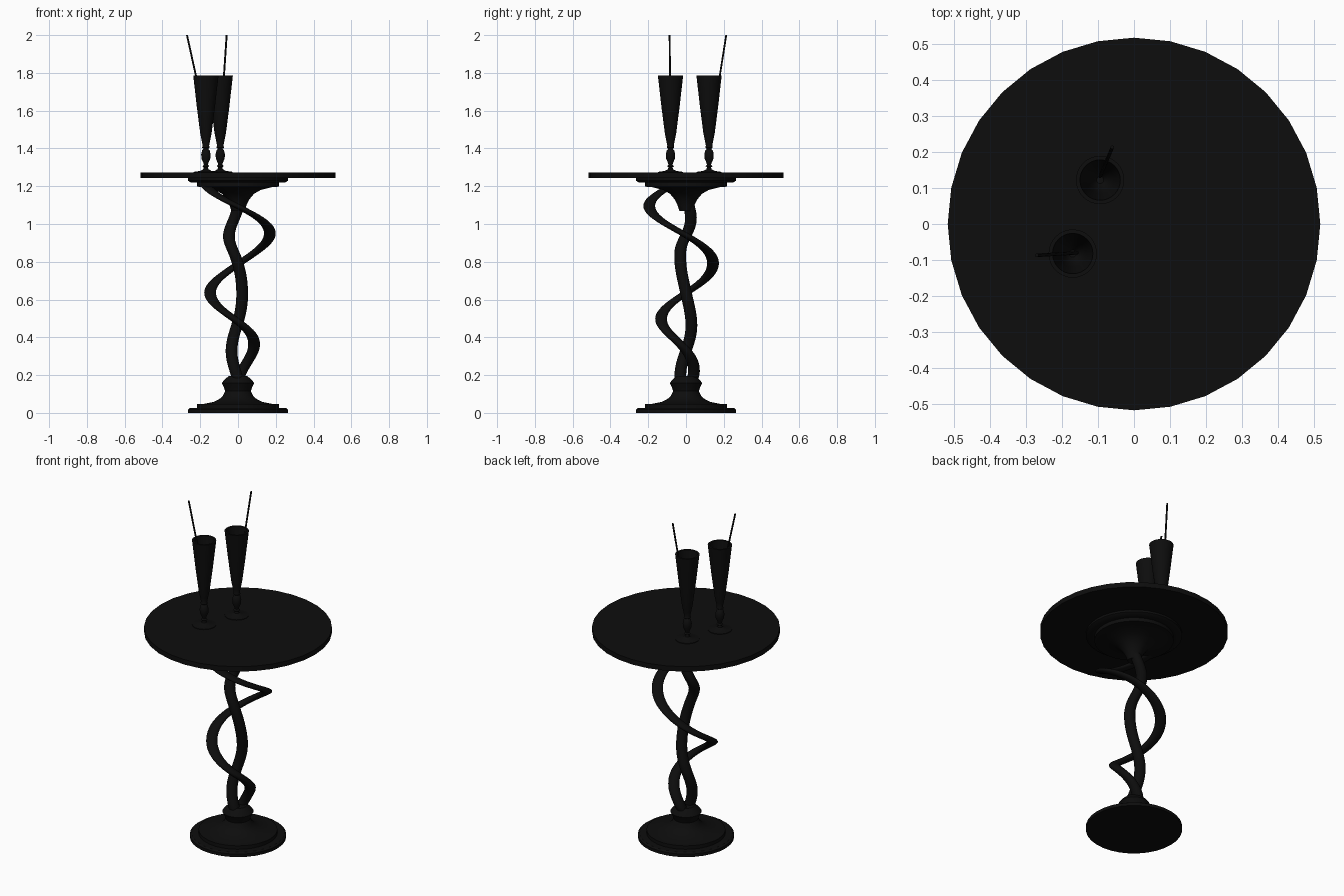
import bpy, bmesh
from math import sin, cos, pi, tau
from mathutils import Vector

cube = bpy.data.objects.get("Cube")
if cube:
    bpy.data.objects.remove(cube)

black = bpy.data.materials.new("black")
black.use_nodes = True
black.diffuse_color = (0.004, 0.004, 0.004, 1)
black.node_tree.nodes["Principled BSDF"].inputs["Base Color"].default_value = black.diffuse_color


def loft(name, rings, angle=35):
    """Skin a stack of equal-sized point rings and cap both ends."""
    bm = bmesh.new()
    loops = [[bm.verts.new(p) for p in ring] for ring in rings]
    for a, b in zip(loops, loops[1:]):
        for i in range(len(a)):
            j = (i + 1) % len(a)
            bm.faces.new((a[i], a[j], b[j], b[i]))
    bm.faces.new(loops[0][::-1])
    bm.faces.new(loops[-1])
    bmesh.ops.recalc_face_normals(bm, faces=bm.faces)
    mesh = bpy.data.meshes.new(name)
    bm.to_mesh(mesh)
    bm.free()
    mesh.materials.append(black)
    obj = bpy.data.objects.new(name, mesh)
    bpy.context.collection.objects.link(obj)
    bpy.ops.object.select_all(action='DESELECT')
    obj.select_set(True)
    bpy.context.view_layer.objects.active = obj
    bpy.ops.object.shade_smooth_by_angle(angle=angle * pi / 180)
    return obj


def ring(x, y, z, r, n):
    return [(x + r * cos(tau * i / n), y + r * sin(tau * i / n), z) for i in range(n)]


def lathe(name, profile, x=0, y=0, n=32):
    return loft(name, [ring(x, y, z, r, n) for r, z in profile])


def blend(keys, z):
    """Smoothly interpolate (z, value) keys."""
    pts = [(2 * keys[0][0] - keys[1][0], 2 * keys[0][1] - keys[1][1])] + keys
    pts.append((2 * keys[-1][0] - keys[-2][0], 2 * keys[-1][1] - keys[-2][1]))
    for i in range(1, len(pts) - 2):
        if z <= pts[i + 1][0] or i == len(pts) - 3:
            p0, p1, p2, p3 = (p[1] for p in pts[i - 1:i + 3])
            t = (z - pts[i][0]) / (pts[i + 1][0] - pts[i][0])
            return p1 + t / 2 * (p2 - p0 + t * (2 * p0 - 5 * p1 + 4 * p2 - p3
                                 + t * (3 * p1 - p0 - 3 * p2 + p3)))


def strand(name, offsets, z0, z1, thick, steps=90, n=16):
    """Column twisted round the centre axis, kept level in cross-section."""
    rings = []
    for i in range(steps + 1):
        z = z0 + (z1 - z0) * i / steps
        a = -tau * (z - 0.94) / 0.61
        r = blend(offsets, z)
        rings.append(ring(r * cos(a), r * sin(a), z, thick, n))
    return loft(name, rings, 60)


# Table top and the stepped plate and neck below it
lathe("table_top", [(0.517, 1.243), (0.517, 1.273)])
lathe("top_plate", [(0.035, 1.07), (0.045, 1.1), (0.06, 1.13), (0.085, 1.16), (0.12, 1.18),
                    (0.18, 1.195), (0.218, 1.198), (0.218, 1.22), (0.25, 1.22),
                    (0.265, 1.23), (0.265, 1.244)])

# Foot with its collar
lathe("foot", [(0.265, 0), (0.265, 0.018), (0.255, 0.025), (0.217, 0.025), (0.217, 0.046),
               (0.18, 0.048), (0.13, 0.058), (0.1, 0.072), (0.08, 0.09), (0.068, 0.115),
               (0.075, 0.135), (0.086, 0.157), (0.075, 0.172), (0.05, 0.195)])

# Twisted stem
strand("outer_strand", [(0.16, 0.03), (0.2, 0.042), (0.34, 0.083), (0.49, 0.132), (0.64, 0.148),
                        (0.79, 0.143), (0.94, 0.168), (1.1, 0.195), (1.21, 0.185)], 0.16, 1.21, 0.031)
strand("inner_strand", [(0.16, -0.03), (0.34, -0.034), (0.64, -0.022), (0.8, -0.03),
                        (0.94, -0.048), (1.12, -0.01)], 0.16, 1.12, 0.031)

# Two flutes with a hollow bowl, and a straw in each
flute = [(0.066, 1.272), (0.066, 1.276), (0.03, 1.281), (0.014, 1.29), (0.011, 1.3),
         (0.018, 1.306), (0.011, 1.314), (0.014, 1.325), (0.023, 1.345), (0.025, 1.368),
         (0.02, 1.39), (0.012, 1.398), (0.02, 1.404), (0.017, 1.415), (0.022, 1.44),
         (0.03, 1.48), (0.048, 1.62), (0.067, 1.787), (0.056, 1.787), (0.038, 1.62),
         (0.022, 1.48), (0.01, 1.46)]


def straw(name, start, end, r=0.005, n=10):
    a, b = Vector(start), Vector(end)
    return loft(name, [ring(*p, r, n) for p in (a, b)], 60)


lathe("right_flute", flute, -0.17, -0.082)
lathe("back_flute", flute, -0.094, 0.122)
straw("right_straw", (-0.158, -0.08, 1.49), (-0.27, -0.087, 2))
straw("back_straw", (-0.094, 0.132, 1.49), (-0.06, 0.213, 2))
